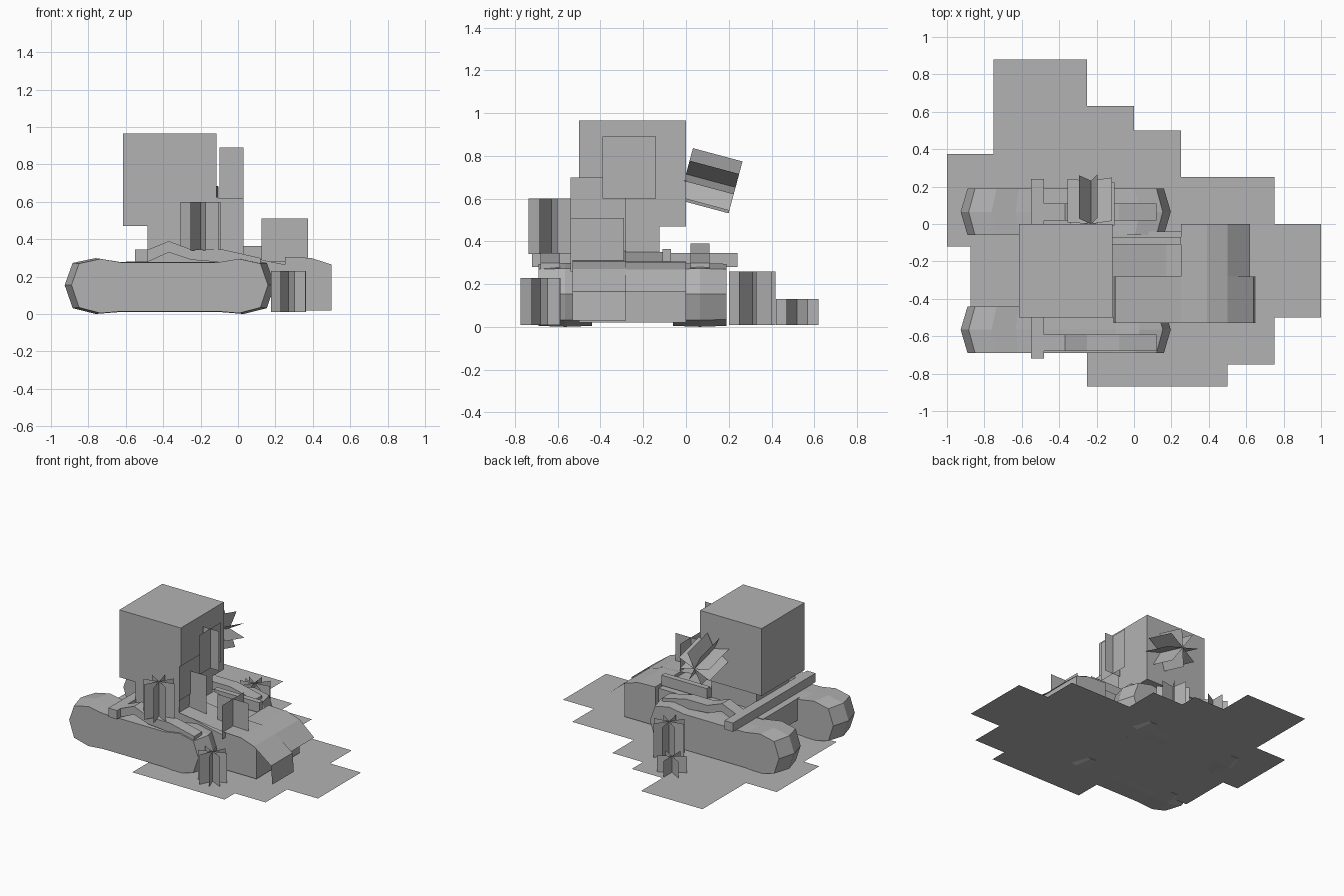
import bpy, bmesh, math
from mathutils import Vector, Matrix

if "Cube" in bpy.data.objects:
    bpy.data.objects.remove(bpy.data.objects["Cube"])

grey = bpy.data.materials.new("plain grey")
grey.diffuse_color = (0.45, 0.45, 0.45, 1)
grey.use_nodes = True
grey.node_tree.nodes["Principled BSDF"].inputs["Base Color"].default_value = grey.diffuse_color


def finish(name, bm, closed=True):
    if closed:
        bmesh.ops.recalc_face_normals(bm, faces=bm.faces)
    me = bpy.data.meshes.new(name)
    bm.to_mesh(me)
    bm.free()
    me.materials.append(grey)
    ob = bpy.data.objects.new(name, me)
    bpy.context.collection.objects.link(ob)
    return ob


def box(name, x0, x1, y0, y1, z0, z1):
    bm = bmesh.new()
    m = Matrix.Translation(((x0 + x1) / 2, (y0 + y1) / 2, (z0 + z1) / 2))
    m = m @ Matrix.Diagonal((x1 - x0, y1 - y0, z1 - z0, 1))
    bmesh.ops.create_cube(bm, size=1, matrix=m)
    return finish(name, bm)


def loft(name, rows, cap=True):
    """Join closed profiles (lists of points) with quads and cap the ends."""
    bm = bmesh.new()
    vs = [[bm.verts.new(p) for p in row] for row in rows]
    n = len(rows[0])
    for a, b in zip(vs, vs[1:]):
        for i in range(n):
            bm.faces.new((a[i], a[(i + 1) % n], b[(i + 1) % n], b[i]))
    bm.faces.new(vs[0])
    bm.faces.new(vs[-1])
    return finish(name, bm)


def prism(name, prof, y0, y1):
    return loft(name, [[(x, y, z) for x, z in prof] for y in (y0, y1)])


def sheet(name, path, y0, y1):
    """Open strip following an x-z path."""
    bm = bmesh.new()
    vs = [(bm.verts.new((x, y0, z)), bm.verts.new((x, y1, z))) for x, z in path]
    for a, b in zip(vs, vs[1:]):
        bm.faces.new((a[0], b[0], b[1], a[1]))
    return finish(name, bm, False)


def plant(name, loc, r, h, blades=2, turn=0, tilt=None):
    """Crossed upright cards around one axis."""
    bm = bmesh.new()
    m = Matrix.Translation(loc) @ (tilt or Matrix.Identity(4))
    for i in range(blades):
        a = math.radians(turn) + math.pi * i / blades
        d = Vector((math.cos(a) * r, math.sin(a) * r, 0))
        up = Vector((0, 0, h))
        bm.faces.new([bm.verts.new(m @ p) for p in (-d, d, d + up, up - d)])
    return finish(name, bm, False)


# stepped ground patch with a small hole
bm = bmesh.new()
for y0, y1, x0, x1 in [(-.87, -.75, -.25, .5), (-.75, -.5, -.25, .75), (-.5, -.12, -.875, 1),
                       (-.12, 0, -1, 1), (0, .125, -1, -.25), (0, .125, 0, .75),
                       (.125, .25, -1, .75), (.25, .375, -1, .25), (.375, .5, -.75, .25),
                       (.5, .63, -.75, 0), (.63, .88, -.75, -.25)]:
    bm.faces.new([bm.verts.new((x, y, .01)) for x, y in ((x0, y0), (x1, y0), (x1, y1), (x0, y1))])
finish("ground_patch", bm, False)

# crowned tracks with swollen ends
half = [(.525, .155), (.485, .27), (.37, .295), (.25, .275)]
low = [(.25, .015), (.37, .005), (.485, .035)]
outline = half + [(-x, z) for x, z in reversed(half)] + [(-x, z) for x, z in reversed(low)] + low
outline = [p for i, p in enumerate(outline) if p not in outline[:i]]


def track(name, y0, y1):
    rows = []
    for y, sx, sz in ((y0, 1, 1), ((y0 + y1) / 2, 1.07, 1.03), (y1, 1, 1)):
        rows.append([(-.365 + x * sx, y, .153 + (z - .153) * sz) for x, z in outline])
    loft(name, rows)


track("front_track", -.69, -.44)
track("rear_track", -.06, .19)

# cab, its base and chassis
box("cab", -.615, -.115, -.5, 0, .47, .965)
box("cab_base", -.485, -.12, -.5, -.125, .27, .47)
box("chassis", -.6, .25, -.46, -.04, .12, .28)
prism("engine_cover", [(-.12, .1), (.25, .1), (.25, .265), (.15, .285), (-.12, .35)], -.5, -.11)

# rounded bonnet and draped moss sheets
prism("bonnet", [(.25, .02), (.5, .02), (.5, .265), (.39, .3), (.25, .305)], -.5, 0)
sheet("side_moss", [(-.1, .6), (-.11, .355), (.25, .31), (.39, .306), (.5, .27), (.64, .165), (.65, .03)],
      -.53, -.28)
sheet("front_moss", [(.39, .303), (.5, .268), (.62, .165)], -.28, 0)

# cross beam and bent bars above the tracks
box("cross_beam", -.55, -.48, -.72, .24, .28, .345)
bar = [(-.48, .28), (-.37, .33), (-.25, .29), (.12, .26), (.12, .30), (-.08, .345),
       (-.25, .345), (-.37, .39), (-.48, .345)]
prism("front_bar", bar, -.68, -.59)
prism("rear_bar", bar, .02, .11)
box("rear_rail", -.12, .25, -.11, -.07, .29, .365)

# plants on the ground
plant("bush_front", (.27, -.68, .01), .1, .22, 4, 20)
plant("bush_rear", (-.08, .31, .01), .11, .25, 4, 10)
plant("bush_small", (-.25, .52, .01), .1, .12, 3, 30)

# plants growing on the machine
plant("bush_bonnet", (.25, -.415, .26), .125, .25, 2)
plant("bush_track", (-.2, -.63, .34), .11, .26, 4, 15)
plant("bush_cab_front_low", (-.04, -.41, .3), .07, .32, 1)
plant("bush_cab_front_side", (-.1, -.41, .45), .13, .25, 1, 90)
plant("bush_cab_front_high", (-.035, -.265, .6), .065, .29, 1)
plant("bush_cab_front_face", (-.04, -.265, .6), .125, .29, 1, 90)
plant("bush_cab_rear", (-.23, .0, .715), .13, .24, 4, 15, Matrix.Rotation(math.radians(-105), 4, 'X'))
